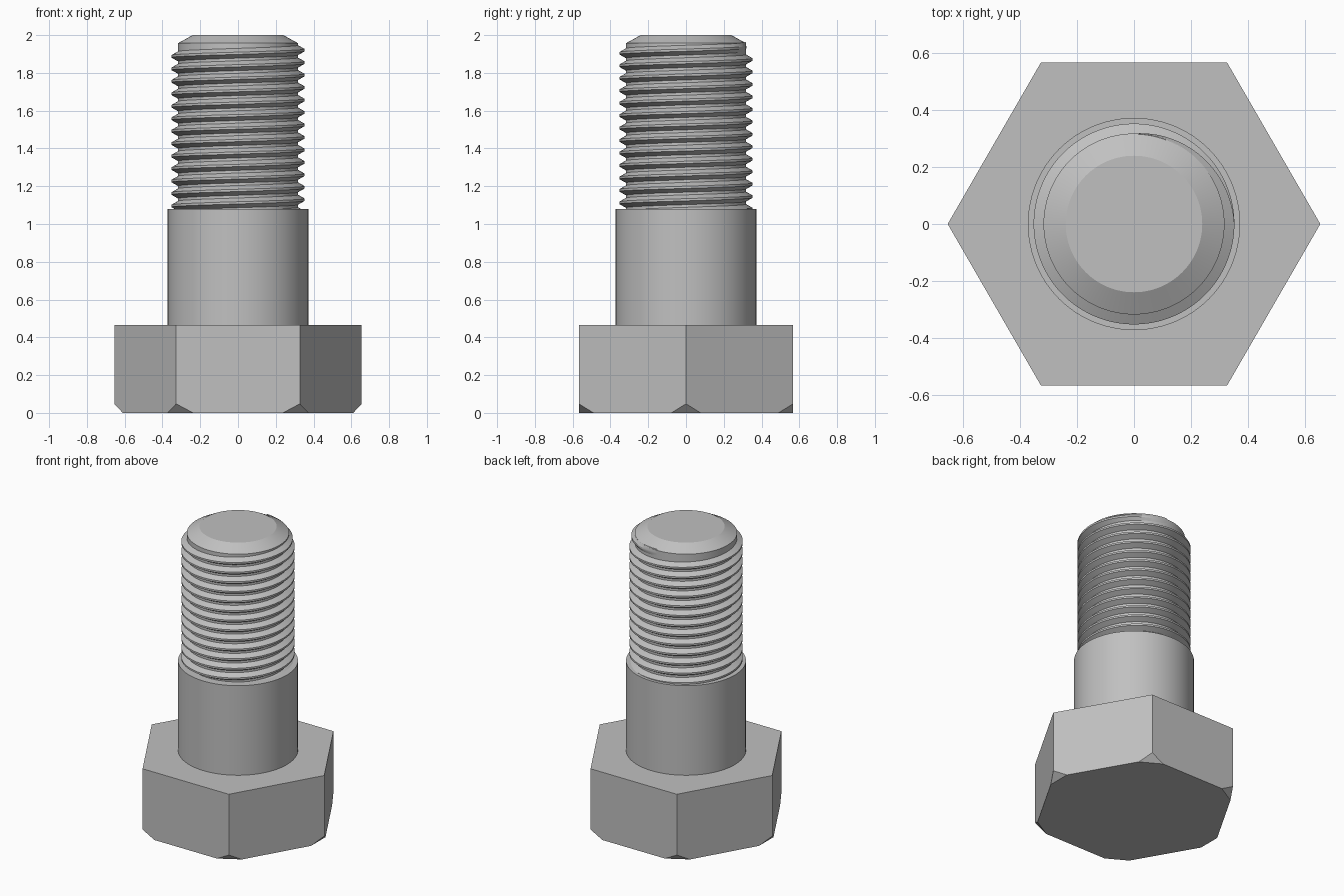
import bpy, bmesh
from math import sin, cos, pi, radians
from mathutils import Vector

cube = bpy.data.objects.get("Cube")
if cube:
    bpy.data.objects.remove(cube, do_unlink=True)

# One plain steel colour
steel = bpy.data.materials.new("steel_grey")
steel.use_nodes = True
colour = (0.53, 0.53, 0.53, 1)
steel.diffuse_color = colour
steel.node_tree.nodes["Principled BSDF"].inputs["Base Color"].default_value = colour


def finish(bm, name, smooth=True):
    bmesh.ops.recalc_face_normals(bm, faces=bm.faces)
    mesh = bpy.data.meshes.new(name)
    bm.to_mesh(mesh)
    bm.free()
    mesh.materials.append(steel)
    obj = bpy.data.objects.new(name, mesh)
    bpy.context.collection.objects.link(obj)
    if smooth:
        bpy.ops.object.select_all(action='DESELECT')
        obj.select_set(True)
        bpy.context.view_layer.objects.active = obj
        bpy.ops.object.shade_smooth_by_angle(angle=radians(25))
    return obj


def polar(r, a, z):
    return Vector((r * cos(a), r * sin(a), z))


SEG = 96
HEAD_R, HEAD_H = 0.655, 0.465
SHANK_R, SHOULDER = 0.373, 1.08
ROOT_R, CREST_R = 0.318, 0.353

# Hexagonal head with its lower corners cut off
bm = bmesh.new()
corners = [polar(HEAD_R, i * pi / 3, 0) for i in range(6)]
cut, cut_h = 0.09 / HEAD_R, Vector((0, 0, 0.048))
top, mid, prev, nxt = [], [], [], []
for i, c in enumerate(corners):
    top.append(bm.verts.new(c + Vector((0, 0, HEAD_H))))
    mid.append(bm.verts.new(c + cut_h))
    prev.append(bm.verts.new(c.lerp(corners[i - 1], cut)))
    nxt.append(bm.verts.new(c.lerp(corners[(i + 1) % 6], cut)))
for i in range(6):
    j = (i + 1) % 6
    bm.faces.new((mid[i], prev[i], nxt[i]))
    bm.faces.new((top[i], mid[i], nxt[i], prev[j], mid[j], top[j]))
bm.faces.new(top)
bm.faces.new([v for pair in zip(prev, nxt) for v in pair])
finish(bm, "hex_head", smooth=False)

# Shank, shoulder, thread core and chamfered tip turned from one profile
profile = [(SHANK_R, HEAD_H), (SHANK_R, SHOULDER), (ROOT_R, SHOULDER),
           (ROOT_R, 1.957), (0.24, 2.0)]
bm = bmesh.new()
rings = [[bm.verts.new(polar(r, 2 * pi * k / SEG, z)) for k in range(SEG)]
         for r, z in profile]
for low, high in zip(rings, rings[1:]):
    for k in range(SEG):
        n = (k + 1) % SEG
        bm.faces.new((low[k], low[n], high[n], high[k]))
bm.faces.new(rings[-1])
finish(bm, "shank_and_core")

# Right-handed helical thread, fading out over the last quarter turn
PITCH, END_Z, TURNS = 0.066, 1.937, 13.6
ROOT_HALF, CREST_HALF = 0.027, 0.006
bm = bmesh.new()
last = None
steps = int(TURNS * SEG)
for s in range(steps + 1):
    back = (steps - s) / SEG            # turns left before the end
    fade = min(1, back * 4 + 0.01)
    angle = pi / 2 - back * 2 * pi
    z = END_Z - back * PITCH
    section = [(ROOT_R - 0.002, -ROOT_HALF), (ROOT_R + (CREST_R - ROOT_R) * fade, -CREST_HALF),
               (ROOT_R + (CREST_R - ROOT_R) * fade, CREST_HALF), (ROOT_R - 0.002, ROOT_HALF)]
    row = [bm.verts.new(polar(r, angle, z + dz)) for r, dz in section]
    if last:
        for k in range(3):
            bm.faces.new((last[k], row[k], row[k + 1], last[k + 1]))
    else:
        bm.faces.new(row)
    last = row
bm.faces.new(last)
finish(bm, "thread")
